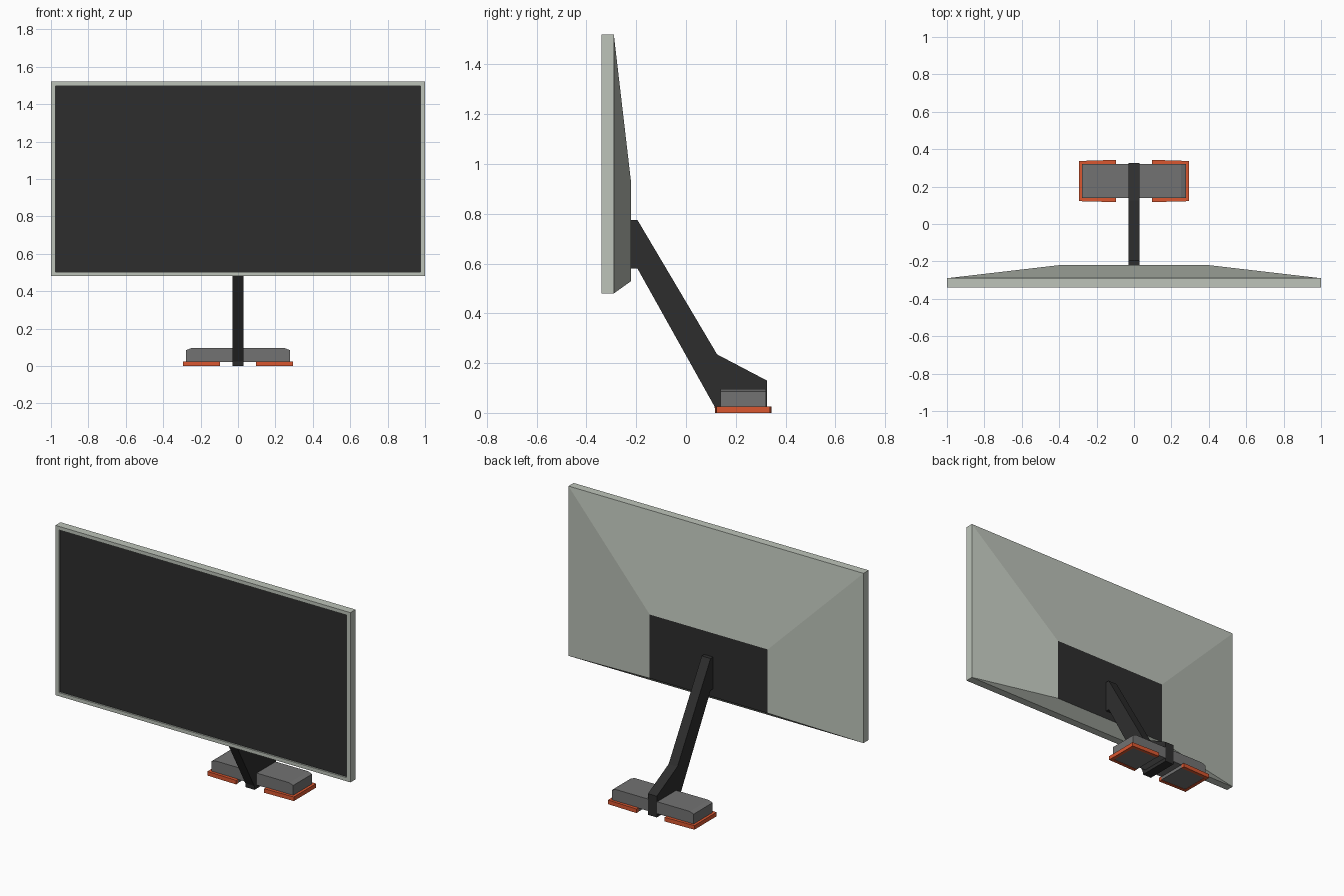
import bpy, bmesh

if "Cube" in bpy.data.objects:
    bpy.data.objects.remove(bpy.data.objects["Cube"])


def material(name, rgb):
    m = bpy.data.materials.new(name)
    m.diffuse_color = (*rgb, 1)
    m.use_nodes = True
    m.node_tree.nodes["Principled BSDF"].inputs["Base Color"].default_value = m.diffuse_color
    return m


SILVER = material("silver grey", (0.51, 0.55, 0.49))
BLACK = material("black", (0.027, 0.027, 0.027))
GREY = material("mid grey", (0.17, 0.17, 0.17))
ORANGE = material("orange", (0.70, 0.095, 0.03))


def finish(name, bm, *mats):
    bmesh.ops.recalc_face_normals(bm, faces=bm.faces)
    me = bpy.data.meshes.new(name)
    bm.to_mesh(me)
    bm.free()
    for m in mats:
        me.materials.append(m)
    ob = bpy.data.objects.new(name, me)
    bpy.context.collection.objects.link(ob)
    return ob


def prism(name, points, vec, mat):
    """Extrude a closed outline of 3D points along vec."""
    bm = bmesh.new()
    f = bm.faces.new([bm.verts.new(p) for p in points])
    r = bmesh.ops.extrude_face_region(bm, geom=[f])
    verts = [v for v in r["geom"] if isinstance(v, bmesh.types.BMVert)]
    bmesh.ops.translate(bm, vec=vec, verts=verts)
    return finish(name, bm, mat)


# Monitor: nested rectangular rings from recessed screen to rear panel
def rect(bm, w, z0, z1, y):
    return [bm.verts.new(p) for p in ((-w, y, z0), (w, y, z0), (w, y, z1), (-w, y, z1))]


bm = bmesh.new()
rings = [rect(bm, *r) for r in (
    (0.975, 0.502, 1.498, -0.33),
    (0.975, 0.502, 1.498, -0.34),
    (1.0, 0.48, 1.52, -0.34),
    (1.0, 0.48, 1.52, -0.29),
    (0.40, 0.53, 0.92, -0.22))]
for a, b in zip(rings, rings[1:]):
    for i in range(4):
        j = (i + 1) % 4
        bm.faces.new((a[i], a[j], b[j], b[i]))
for ring in (rings[0], rings[-1]):
    bm.faces.new(ring).material_index = 1  # screen and rear panel
finish("monitor", bm, SILVER, BLACK)

# Stand arm: bent side profile
arm = [(-0.225, 0.775), (-0.195, 0.775), (0.125, 0.235), (0.325, 0.13),
       (0.325, 0.0), (0.118, 0.0), (0.115, 0.025), (-0.195, 0.58), (-0.225, 0.58)]
prism("stand_arm", [(-0.03, y, z) for y, z in arm], (0.06, 0, 0), BLACK)

# Foot block with chamfered ends
foot = [(-0.277, 0.022), (0.277, 0.022), (0.277, 0.085), (0.25, 0.095),
        (-0.25, 0.095), (-0.277, 0.085)]
prism("foot_block", [(x, 0.138, z) for x, z in foot], (0, 0.184, 0), GREY)

# C-shaped trims and the pads they hold, one pair per side
trim = [(0.095, 0.117), (0.293, 0.122), (0.293, 0.337), (0.095, 0.343),
        (0.095, 0.322), (0.273, 0.318), (0.273, 0.142), (0.095, 0.138)]
pad = [(0.095, 0.138), (0.273, 0.142), (0.273, 0.318), (0.095, 0.322)]
for side, s in (("right", 1), ("left", -1)):
    prism(side + "_trim", [(s * x, y, 0) for x, y in trim], (0, 0, 0.025), ORANGE)
    prism(side + "_pad", [(s * x, y, 0.002) for x, y in pad], (0, 0, 0.021), GREY)
